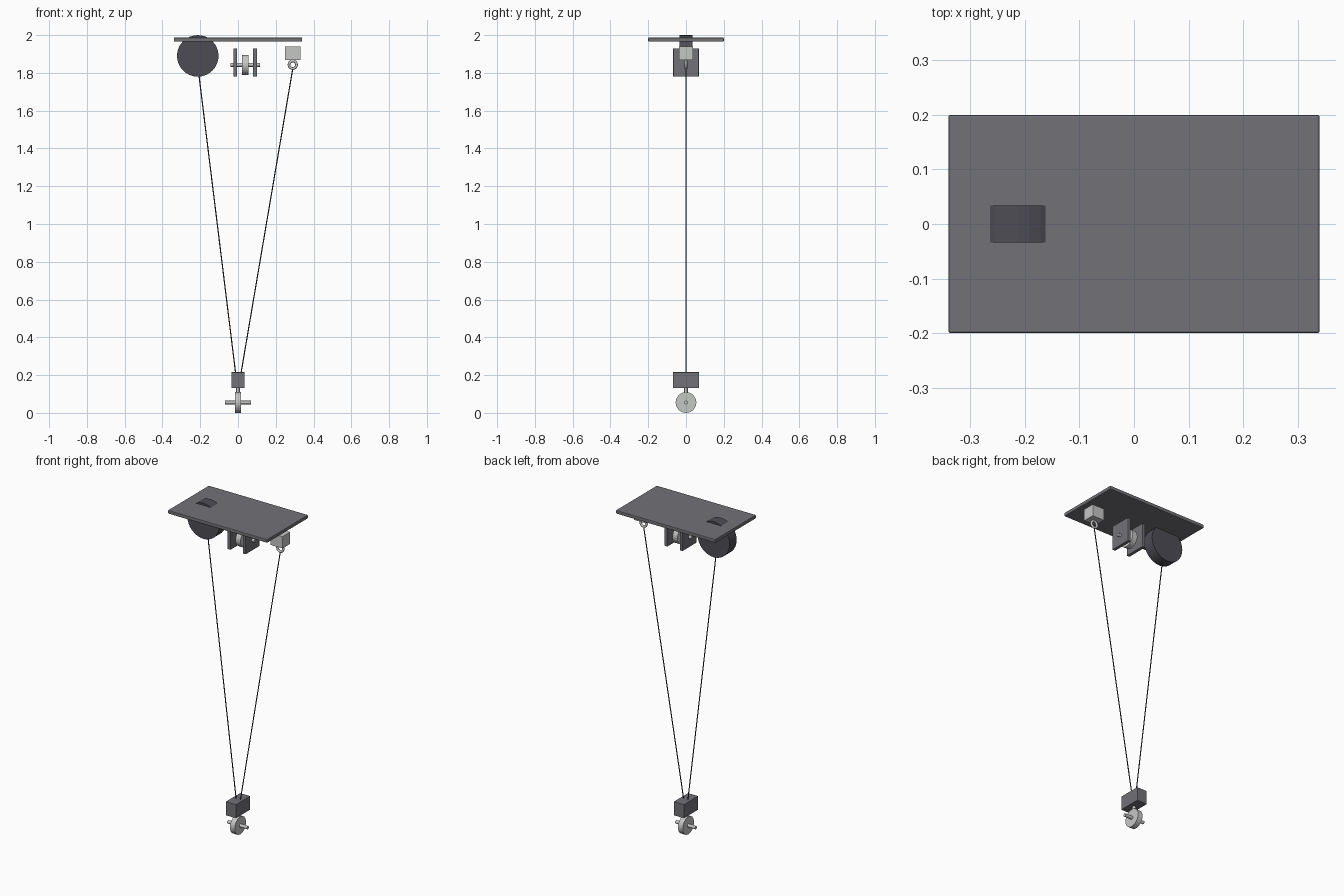
import bpy
from math import pi
from mathutils import Vector

cube = bpy.data.objects.get("Cube")
if cube:
    bpy.data.objects.remove(cube, do_unlink=True)


def material(name, colour):
    m = bpy.data.materials.new(name)
    m.use_nodes = True
    m.diffuse_color = (*colour, 1)
    m.node_tree.nodes["Principled BSDF"].inputs["Base Color"].default_value = (*colour, 1)
    return m


GREY = material("painted grey steel", (0.17, 0.17, 0.185))
DARK = material("dark drum", (0.075, 0.073, 0.09))
LIGHT = material("bare light steel", (0.56, 0.57, 0.56))
ROPE = material("dark rope", (0.05, 0.05, 0.06))


def finish(name, mat, bevel=0):
    ob = bpy.context.object
    ob.name = name
    ob.data.materials.append(mat)
    if bevel:
        mod = ob.modifiers.new("edge_bevel", "BEVEL")
        mod.width = bevel
        mod.segments = 2
    return ob


def box(name, centre, size, mat, bevel=0):
    bpy.ops.mesh.primitive_cube_add(size=1, location=centre)
    bpy.context.object.scale = size
    bpy.ops.object.transform_apply(location=False, rotation=False, scale=True)
    return finish(name, mat, bevel)


def rod(name, start, end, radius, mat, sides=16):
    """Cylinder running between two points."""
    a, b = Vector(start), Vector(end)
    bpy.ops.mesh.primitive_cylinder_add(vertices=sides, radius=radius,
                                        depth=(b - a).length, location=(a + b) / 2)
    bpy.context.object.rotation_euler = (b - a).to_track_quat("Z", "Y").to_euler()
    ob = finish(name, mat)
    bpy.ops.object.shade_smooth_by_angle(angle=0.18)
    return ob


# Top plate with the rope drum poking through it
box("top_plate", (0, 0, 1.976), (0.68, 0.40, 0.022), GREY, 0.004)
rod("rope_drum", (-0.213, -0.034, 1.89), (-0.213, 0.034, 1.89), 0.11, DARK, 32)

# Upper pulley between two hanger cheeks
PX, PZ = 0.038, 1.842
for side, label in ((-1, "right"), (1, "left")):
    box(label + "_pulley_cheek", (PX + side * 0.052, 0, 1.855), (0.02, 0.136, 0.15), GREY, 0.002)
rod("upper_pulley", (PX - 0.017, 0, PZ), (PX + 0.017, 0, PZ), 0.054, LIGHT, 24)
rod("upper_axle", (PX - 0.078, 0, PZ), (PX + 0.078, 0, PZ), 0.01, LIGHT)

# Rope anchor block and its eye
box("anchor_block", (0.29, 0, 1.904), (0.084, 0.076, 0.074), LIGHT, 0.002)
bpy.ops.mesh.primitive_torus_add(major_radius=0.02, minor_radius=0.007, major_segments=24,
                                 minor_segments=10, location=(0.29, 0, 1.843),
                                 rotation=(pi / 2, 0, 0))
finish("anchor_eye", LIGHT)
bpy.ops.object.shade_smooth_by_angle(angle=1)

# Two ropes converging on the hook block
rod("drum_rope", (-0.207, 0, 1.79), (-0.012, 0, 0.205), 0.003, ROPE, 8)
rod("anchor_rope", (0.29, 0, 1.823), (0.015, 0, 0.205), 0.003, ROPE, 8)

# Hook block, stem and lower wheel
box("hook_block", (0, 0, 0.173), (0.07, 0.14, 0.085), GREY, 0.002)
rod("hook_stem", (0, 0, 0.14), (0, 0, 0.09), 0.01, LIGHT)
rod("lower_wheel", (-0.016, 0, 0.055), (0.016, 0, 0.055), 0.055, LIGHT, 24)
rod("lower_axle", (-0.068, 0, 0.055), (0.068, 0, 0.055), 0.01, LIGHT)
